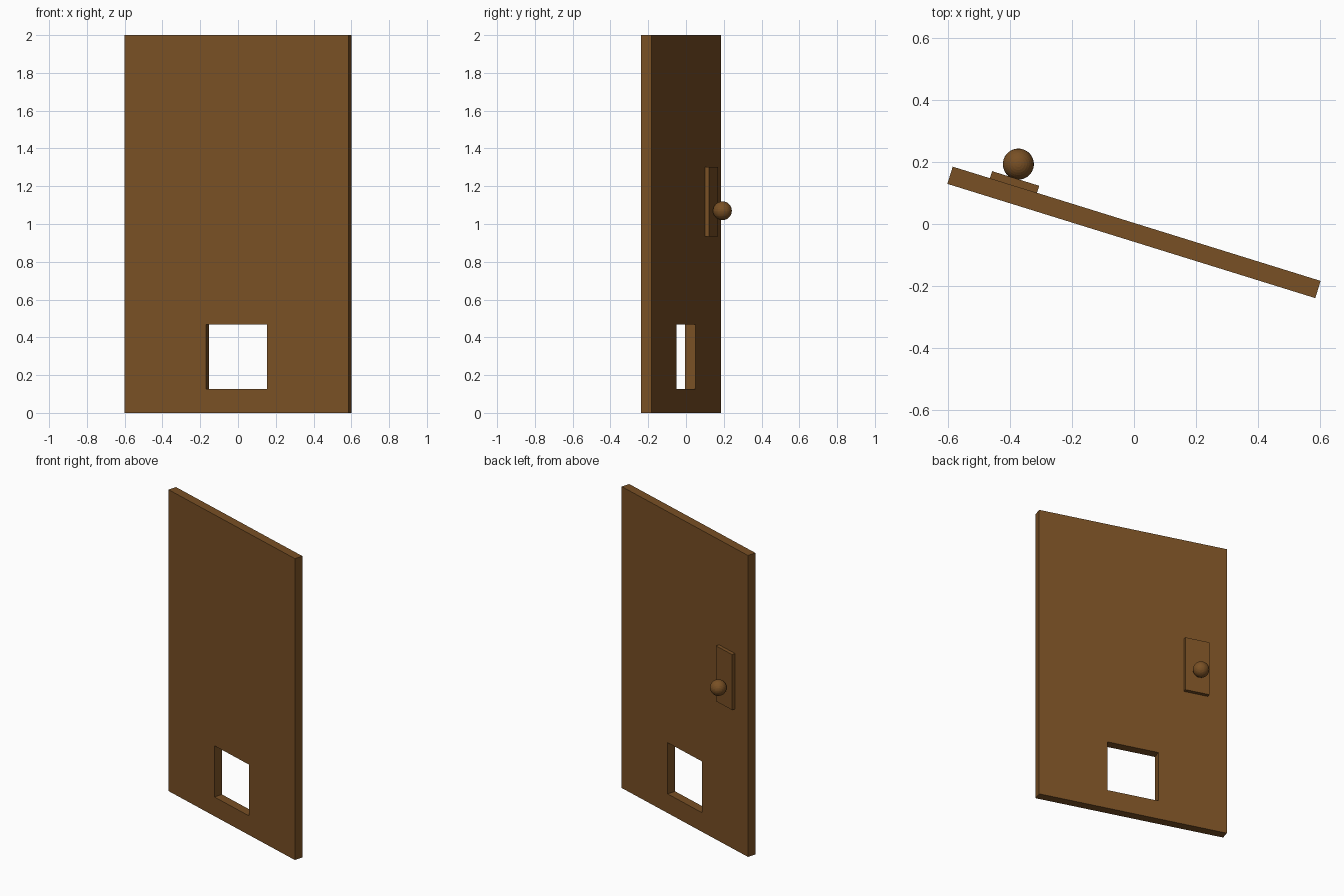
import bpy, bmesh, math
from mathutils import Matrix

if "Cube" in bpy.data.objects:
    bpy.data.objects.remove(bpy.data.objects["Cube"])

# The door stands ajar: everything is built in door space, then swung
SWING = Matrix.Translation((0, -0.027, 0)) @ Matrix.Rotation(math.radians(-17.25), 4, 'Z')

wood = bpy.data.materials.new("brown_wood")
wood.diffuse_color = (0.19, 0.08, 0.018, 1)
wood.use_nodes = True
wood.node_tree.nodes["Principled BSDF"].inputs["Base Color"].default_value = wood.diffuse_color


def finish(name, bm):
    bmesh.ops.recalc_face_normals(bm, faces=bm.faces)
    mesh = bpy.data.meshes.new(name)
    bm.to_mesh(mesh)
    bm.free()
    mesh.materials.append(wood)
    obj = bpy.data.objects.new(name, mesh)
    obj.matrix_world = SWING
    bpy.context.collection.objects.link(obj)
    return obj


def rect(bm, x0, x1, z0, z1, y):
    return [bm.verts.new((x, y, z)) for x, z in ((x0, z0), (x1, z0), (x1, z1), (x0, z1))]


# Door panel with a pet opening: four rectangular loops joined in a ring
T = 0.029
bm = bmesh.new()
outer, hole = (-0.6205, 0.6205, 0, 2), (-0.169, 0.169, 0.127, 0.467)
loops = [rect(bm, *outer, -T), rect(bm, *hole, -T), rect(bm, *hole, T), rect(bm, *outer, T)]
for a, b in zip(loops, loops[1:] + loops[:1]):
    for i in range(4):
        j = (i + 1) % 4
        bm.faces.new((a[i], a[j], b[j], b[i]))
finish("door_panel", bm)

# Handle plate on the back
bm = bmesh.new()
bmesh.ops.create_cube(bm, size=1, matrix=Matrix.Translation((-0.4155, 0.0405, 1.119))
                      @ Matrix.Diagonal((0.159, 0.0245, 0.368, 1)))
finish("handle_plate", bm)

# Round knob
bm = bmesh.new()
bmesh.ops.create_uvsphere(bm, u_segments=32, v_segments=16, radius=0.05,
                          matrix=Matrix.Translation((-0.421, 0.0995, 1.07)))
finish("door_knob", bm)
